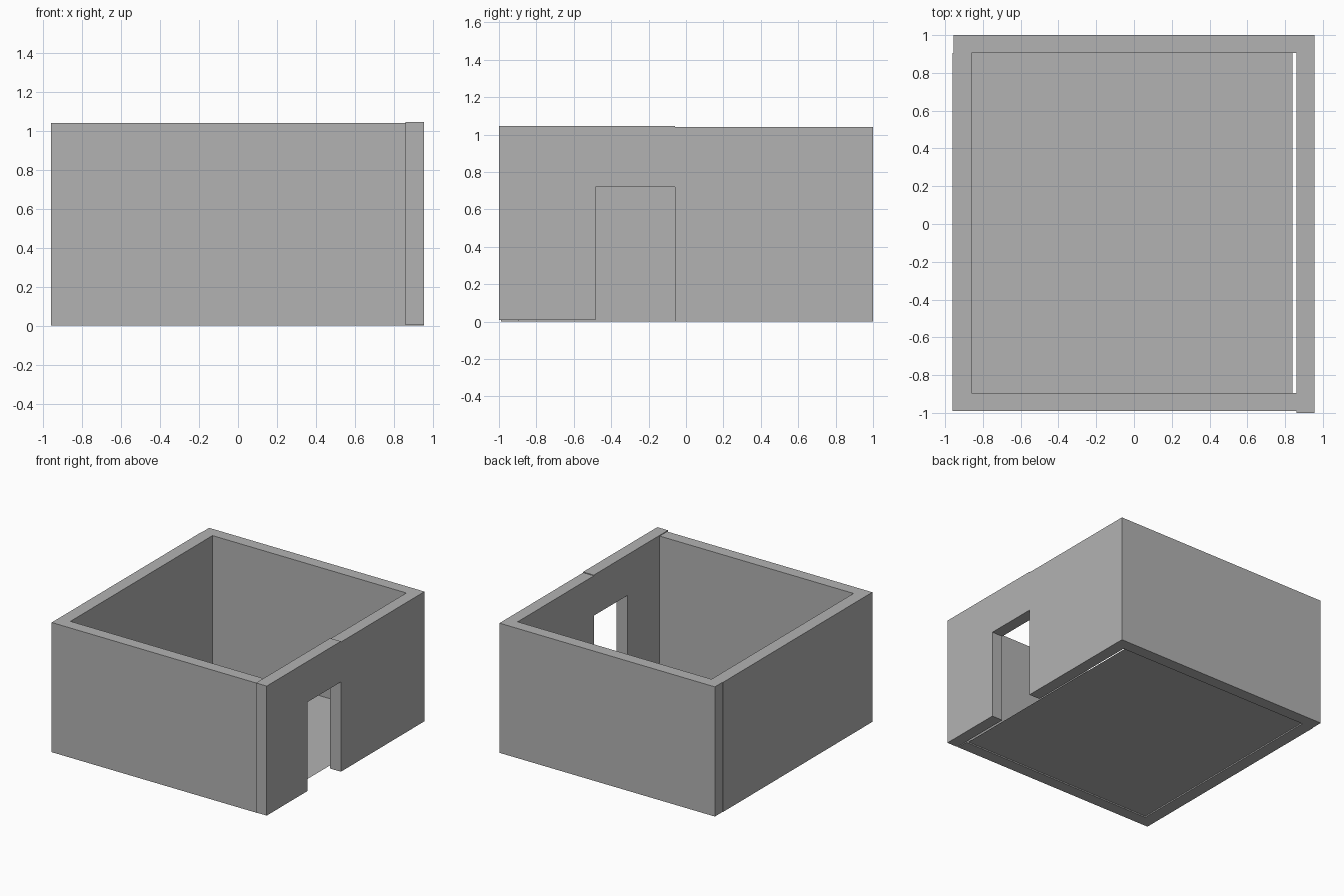
import bpy
import bmesh

cube = bpy.data.objects.get("Cube")
if cube:
    bpy.data.objects.remove(cube, do_unlink=True)

# One plain grey for everything
grey = bpy.data.materials.new("plain_grey")
grey.use_nodes = True
colour = (0.45, 0.45, 0.45, 1)
grey.diffuse_color = colour
grey.node_tree.nodes["Principled BSDF"].inputs["Base Color"].default_value = colour


def prism(name, outline, bottom, top):
    """Extrude a flat outline from bottom to top; equal heights give a sheet."""
    bm = bmesh.new()
    face = bm.faces.new([bm.verts.new((x, y, bottom)) for x, y in outline])
    if top > bottom:
        out = bmesh.ops.extrude_face_region(bm, geom=[face], use_keep_orig=True)
        verts = [v for v in out["geom"] if isinstance(v, bmesh.types.BMVert)]
        bmesh.ops.translate(bm, verts=verts, vec=(0, 0, top - bottom))
        bmesh.ops.recalc_face_normals(bm, faces=bm.faces)
    mesh = bpy.data.meshes.new(name)
    bm.to_mesh(mesh)
    bm.free()
    mesh.materials.append(grey)
    obj = bpy.data.objects.new(name, mesh)
    bpy.context.collection.objects.link(obj)
    return obj


def rect(x0, x1, y0, y1):
    return [(x0, y0), (x1, y0), (x1, y1), (x0, y1)]


# Shared wall lines
left, left_in, right_in, right = -0.96, -0.86, 0.86, 0.955
front, front_in, back_in, back = -0.99, -0.895, 0.905, 1.0
door_front, door_back, door_top = -0.485, -0.06, 0.72
height, raised, lift = 1.04, 1.046, 0.007

# Front wall and the wall at -x as one L-shaped run
prism("front_and_side_wall",
      [(left, front), (right_in, front), (right_in, front_in),
       (left_in, front_in), (left_in, back_in), (left, back_in)], 0, height)

# Back wall and the wall at +x up to the doorway
prism("back_and_door_side_wall",
      [(left + 0.004, back_in), (right_in, back_in), (right_in, door_back),
       (right, door_back), (right, back), (left + 0.004, back)], 0, height)

# Wall in front of the doorway and the lintel, set slightly higher
prism("door_front_wall", rect(right_in, right, -1, door_front), lift, raised)
prism("door_lintel", rect(right_in, right, door_front, door_back), door_top, raised)

# Thin floor sheet, stopping just short of the door wall
prism("floor", rect(left_in, 0.84, front_in, back_in), 0.01, 0.01)
